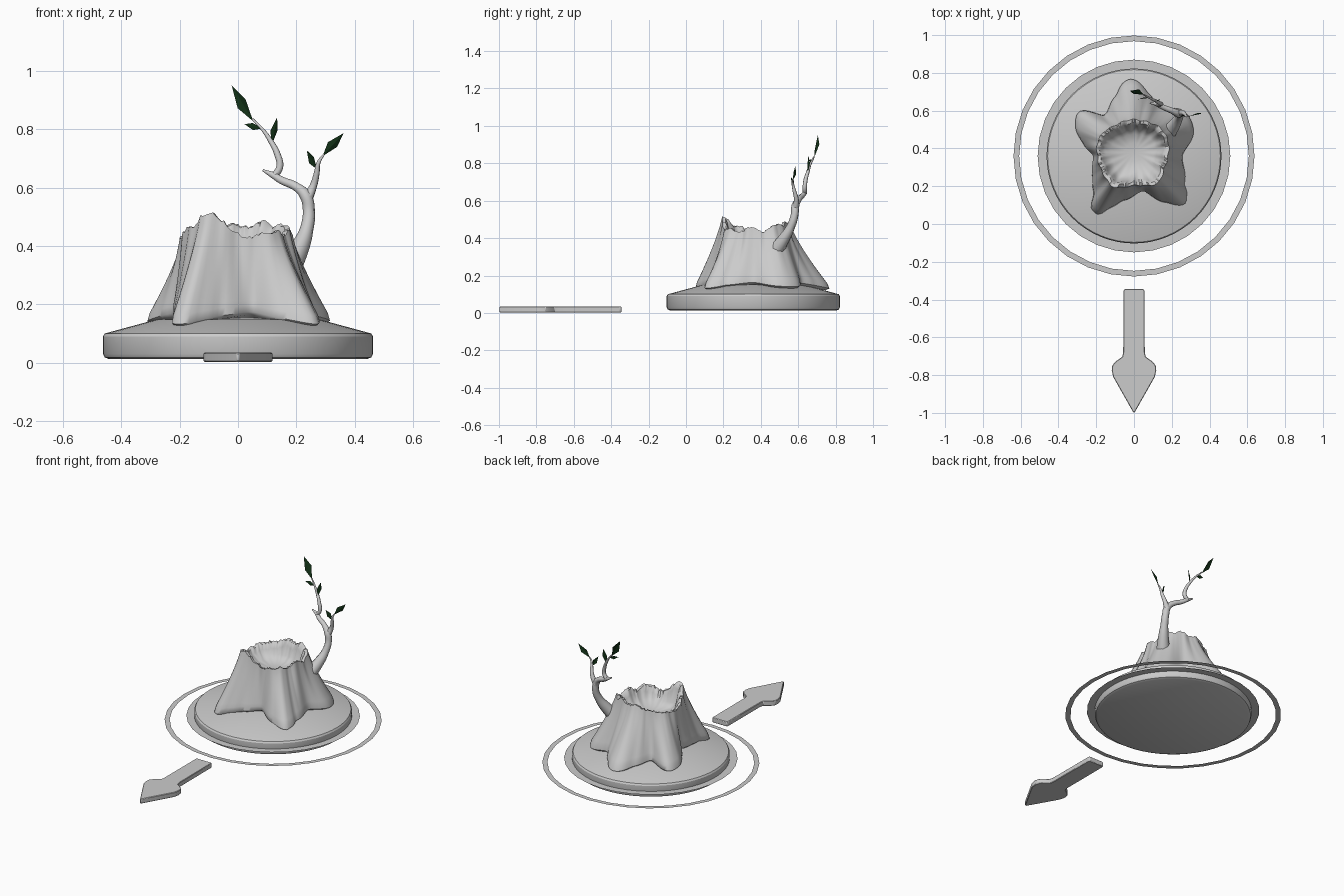
import bpy, bmesh, math, random
from mathutils import Vector

if "Cube" in bpy.data.objects:
    bpy.data.objects.remove(bpy.data.objects["Cube"])

random.seed(4)
CY = 0.36  # centre of the round base along y


def make(name, verts, faces, smooth=None):
    me = bpy.data.meshes.new(name)
    me.from_pydata(verts, [], faces)
    bm = bmesh.new()
    bm.from_mesh(me)
    bmesh.ops.remove_doubles(bm, verts=bm.verts, dist=1e-5)
    bmesh.ops.recalc_face_normals(bm, faces=bm.faces)
    bm.to_mesh(me)
    bm.free()
    ob = bpy.data.objects.new(name, me)
    bpy.context.collection.objects.link(ob)
    if smooth:
        bpy.ops.object.select_all(action='DESELECT')
        ob.select_set(True)
        bpy.context.view_layer.objects.active = ob
        bpy.ops.object.shade_smooth_by_angle(angle=math.radians(smooth))
    return ob


def loft_faces(rows, n):
    return [(r * n + i, r * n + (i + 1) % n, (r + 1) * n + (i + 1) % n, (r + 1) * n + i)
            for r in range(rows - 1) for i in range(n)]


def lathe(name, profile, n, smooth=None):
    verts = [(r * math.cos(math.tau * i / n), CY + r * math.sin(math.tau * i / n), z)
             for r, z in profile for i in range(n)]
    return make(name, verts, loft_faces(len(profile), n), smooth)


def periodic(keys):
    """Smooth closed interpolation of (degrees, value) keys."""
    keys = sorted((a % 360, v) for a, v in keys)
    n = len(keys)

    def f(deg):
        deg %= 360
        k = next((i for i in range(n) if keys[i][0] > deg), 0) - 1
        p = [keys[(k + j) % n] for j in (-1, 0, 1, 2)]
        t = ((deg - p[1][0]) % 360) / ((p[2][0] - p[1][0]) % 360)
        m1, m2 = (p[2][1] - p[0][1]) * 0.35, (p[3][1] - p[1][1]) * 0.35
        return ((2*t**3 - 3*t*t + 1) * p[1][1] + (t**3 - 2*t*t + t) * m1
                + (3*t*t - 2*t**3) * p[2][1] + (t**3 - t*t) * m2)
    return f


# Round pedestal and the two flat marker rings
lathe("pedestal", [(0, .012), (.443, .012), (.457, .018), (.463, .03), (.463, .09),
                   (.457, .1), (.28, .148), (0, .16)], 64, 30)
lathe("inner_ring", [(.455, .055), (.51, .055)], 32)
lathe("outer_ring", [(.608, .026), (.638, .026)], 32)

# Flat direction arrow with a rounded head
half = [(.05, -.345), (.056, -.353), (.057, -.68), (.062, -.703), (.1, -.73), (.115, -.75),
        (.118, -.775), (.11, -.81), (.004, -.997)]
outline = half + [(-x, y) for x, y in reversed(half)]
n = len(outline)
arrow = make("arrow", [(x, y, z) for z in (.003, .034) for x, y in outline],
             loft_faces(2, n) + [tuple(range(n)), tuple(range(n, 2 * n))], 30)
bev = arrow.modifiers.new("edge", 'BEVEL')
bev.width = .003
bev.segments = 1

# Hollow stump: root outline blends into a ragged rim, then drops inside
roots = [(0, .39), (.085, .31), (.14, .24), (.27, .22), (.32, .12), (.26, -.02), (.27, -.17),
         (.285, -.22), (.27, -.28), (.17, -.27), (.05, -.21), (-.06, -.26), (-.13, -.3),
         (-.19, -.335), (-.23, -.3), (-.215, -.22), (-.225, -.12), (-.22, -.02), (-.265, .03),
         (-.315, .15), (-.29, .22), (-.16, .2), (-.1, .3), (-.05, .38)]
root_r = periodic([(math.degrees(math.atan2(y, x)), math.hypot(x, y)) for x, y in roots])
rim_r = periodic([(0, .185), (45, .185), (90, .165), (135, .18), (170, .2), (210, .2),
                  (240, .205), (270, .18), (305, .2), (330, .18)])
rim_z = periodic([(0, .45), (12, .435), (30, .475), (48, .465), (60, .485), (80, .465), (98, .475),
                  (120, .455), (150, .44), (175, .43), (190, .43), (205, .46), (220, .465),
                  (235, .505), (243, .515), (252, .49), (262, .46), (280, .43), (300, .445),
                  (315, .45), (330, .435), (345, .455)])
SC, N, R = Vector((0, .38, 0)), 144, 14
jag = [random.uniform(-.006, .006) for _ in range(N)]
cols = []
for i in range(N):
    a = 360 * i / N
    rb, rt = root_r(a), rim_r(a)
    rt += .07 * (rb - .31) + .003 * math.sin(math.radians(a * 17))
    zb = .105 + max(0, .46 - rb) * .24
    zt = rim_z(a) + jag[i]
    prof = [(rb * .5, .14), (rb * .93, zb), (rb * .985, zb + .01)]
    for k in range(1, R + 1):
        t = k / R
        prof.append((rt + (rb - rt) * (1 - t * .97) ** 1.25, zb + .015 + (zt - zb - .015) * t))
    prof += [(rt - .016, zt - .004), (rt - .03, zt - .035), (rt - .045, .385),
             (rt - .075, .36), (.05, .35), (0, .348)]
    cols.append((math.radians(a), prof))
rows = len(cols[0][1])
verts = [(SC.x + p[k][0] * math.cos(a), SC.y + p[k][0] * math.sin(a), p[k][1])
         for k in range(rows) for a, p in cols]
make("stump", verts, loft_faces(rows, N), 50)


# Sprouting branch made of tapered tubes (x, y, z, radius)
def tube(name, pts):
    cu = bpy.data.curves.new(name, 'CURVE')
    cu.dimensions = '3D'
    cu.bevel_depth = 1
    cu.bevel_resolution = 2
    cu.use_fill_caps = True
    sp = cu.splines.new('BEZIER')
    sp.resolution_u = 5
    sp.bezier_points.add(len(pts) - 1)
    for b, (x, y, z, r) in zip(sp.bezier_points, pts):
        b.co = (x, y, z)
        b.radius = r
        b.handle_left_type = b.handle_right_type = 'AUTO'
    ob = bpy.data.objects.new(name, cu)
    bpy.context.collection.objects.link(ob)
    bpy.ops.object.select_all(action='DESELECT')
    ob.select_set(True)
    bpy.context.view_layer.objects.active = ob
    bpy.ops.object.convert(target='MESH')
    bpy.ops.object.shade_smooth_by_angle(angle=math.radians(60))


tube("branch_trunk", [(.17, .47, .32, .045), (.21, .52, .39, .033), (.236, .56, .46, .023),
                      (.243, .58, .52, .021), (.232, .585, .572, .021), (.2, .6, .603, .016),
                      (.15, .62, .625, .014), (.12, .635, .643, .012), (.085, .64, .66, .004)])
tube("left_twig", [(.122, .635, .638, .012), (.143, .635, .67, .012), (.135, .64, .715, .011),
                   (.115, .652, .755, .009), (.088, .665, .795, .006), (.05, .685, .835, .004)])
tube("right_twig", [(.236, .585, .56, .02), (.258, .59, .605, .013), (.27, .58, .65, .01),
                    (.276, .572, .685, .007), (.295, .57, .715, .003)])

# Pointed leaves, slightly folded along the midrib
green = bpy.data.materials.new("leaf_green")
green.diffuse_color = (.006, .03, .008, 1)
green.use_nodes = True
green.node_tree.nodes["Principled BSDF"].inputs["Base Color"].default_value = green.diffuse_color


def leaf(name, base, tip, width):
    b, t = Vector(base), Vector(tip)
    d = t - b
    side = d.cross(Vector((.5, -.85, .1))).normalized() * width / 2
    fold = d.cross(side).normalized() * width * .15
    vs = [b, b + d * .55 + side + fold, t, b + d * .45 - side + fold, b + d * .5]
    ob = make(name, vs, [(0, 1, 4), (1, 2, 4), (2, 3, 4), (3, 0, 4)])
    ob.data.materials.append(green)


for i, args in enumerate([((.052, .685, .828), (-.022, .705, .952), .045),
                          ((.082, .668, .803), (.022, .66, .818), .024),
                          ((.117, .65, .75), (.134, .655, .842), .028),
                          ((.272, .578, .662), (.236, .56, .728), .028),
                          ((.29, .57, .708), (.362, .585, .787), .036)]):
    leaf("leaf_%d" % (i + 1), *args)
